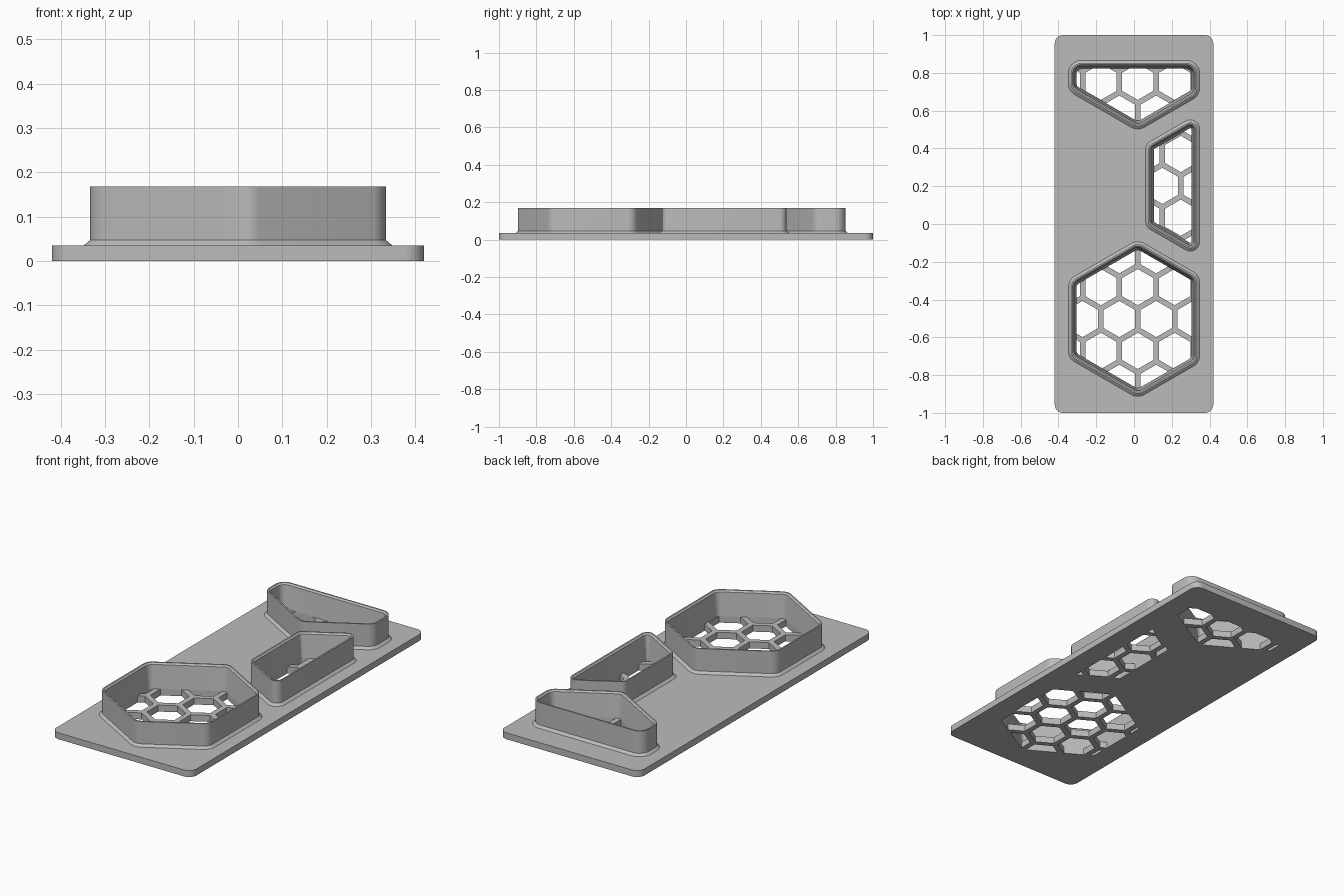
import bpy, bmesh, math
from mathutils import Vector

cube = bpy.data.objects.get("Cube")
if cube:
    bpy.data.objects.remove(cube)

grey = bpy.data.materials.new("plain grey")
grey.use_nodes = True
grey.diffuse_color = (0.5, 0.5, 0.5, 1)
grey.node_tree.nodes["Principled BSDF"].inputs["Base Color"].default_value = (0.5, 0.5, 0.5, 1)

PLATE_TOP = 0.035
COLLAR_TOP = 0.168
PITCH = 0.195
CELL_APOTHEM = 0.083
OPENING_INSET = 0.044


def rounded(corners, radius, inset=0.0, steps=8):
    """Convex counter-clockwise outline with rounded corners, moved inwards by inset."""
    pts = [Vector(c) for c in corners]
    out = []
    for i, p in enumerate(pts):
        d_in = (p - pts[i - 1]).normalized()
        d_out = (pts[(i + 1) % len(pts)] - p).normalized()
        n_in, n_out = Vector((d_in.y, -d_in.x)), Vector((d_out.y, -d_out.x))
        centre = p - (n_in + n_out) * radius / (1 + n_in.dot(n_out))
        start = math.atan2(n_in.y, n_in.x)
        turn = math.acos(max(-1, min(1, n_in.dot(n_out))))
        for s in range(steps + 1):
            a = start + turn * s / steps
            out.append(centre + Vector((math.cos(a), math.sin(a))) * (radius - inset))
    return out


def clip(poly, window):
    """Part of poly inside the convex counter-clockwise window."""
    for i, b in enumerate(window):
        a = window[i - 1]
        edge = b - a
        if edge.length < 1e-6:
            continue
        result = []
        for j, q in enumerate(poly):
            p = poly[j - 1]
            dp, dq = edge.cross(p - a), edge.cross(q - a)
            if (dp >= 0) != (dq >= 0):
                result.append(p.lerp(q, dp / (dp - dq)))
            if dq >= 0:
                result.append(q)
        poly = result
    return poly


def area(poly):
    return sum(poly[i - 1].cross(p) for i, p in enumerate(poly)) / 2


def honeycomb(window, origin):
    """Hexagonal holes around a cell centre, trimmed to the window."""
    holes = []
    r = CELL_APOTHEM / math.cos(math.pi / 6)
    for row in range(-4, 5):
        for col in range(-5, 6):
            c = Vector(origin) + Vector(((col + row % 2 / 2) * PITCH, row * PITCH * math.sqrt(3) / 2))
            cell = [c + Vector((math.sin(-k * math.pi / 3), math.cos(k * math.pi / 3))) * r
                    for k in range(6)]
            cell = clip(cell, window)
            if len(cell) > 2 and area(cell) > 0.0002:
                holes.append(cell)
    return holes


def finish(obj):
    obj.data.materials.clear()
    obj.data.materials.append(grey)
    bpy.ops.object.select_all(action='DESELECT')
    obj.select_set(True)
    bpy.context.view_layer.objects.active = obj
    bpy.ops.object.shade_smooth_by_angle(angle=math.radians(30))


# Collar wall section: inset from the foot outline, height
SECTION = [(0, PLATE_TOP), (0.014, 0.047), (0.014, COLLAR_TOP), (0.022, COLLAR_TOP),
           (0.030, COLLAR_TOP - 0.008), (OPENING_INSET, PLATE_TOP)]


def collar(name, corners, radius):
    bm = bmesh.new()
    rings = [[bm.verts.new((p.x, p.y, z)) for p in rounded(corners, radius, inset)]
             for inset, z in SECTION]
    n = len(rings[0])
    for k, ring in enumerate(rings):
        above = rings[(k + 1) % len(rings)]
        for i in range(n):
            j = (i + 1) % n
            bm.faces.new((ring[i], ring[j], above[j], above[i]))
    bmesh.ops.recalc_face_normals(bm, faces=bm.faces)
    mesh = bpy.data.meshes.new(name)
    bm.to_mesh(mesh)
    bm.free()
    obj = bpy.data.objects.new(name, mesh)
    bpy.context.collection.objects.link(obj)
    finish(obj)


# Outline corners, corner radius and honeycomb origin of each collar
W, APEX = 0.348, 0.02
SLOPE = math.tan(math.pi / 6)
rise_r, rise_l = (W - APEX) * SLOPE, (W + APEX) * SLOPE
mid, half = -0.503, 0.42
hexagon = [(APEX, mid - half), (W, mid - half + rise_r), (W, mid + half - rise_r),
           (APEX, mid + half), (-W, mid + half - rise_l), (-W, mid - half + rise_l)]
tip, back = 0.492, 0.866
half_hexagon = [(APEX, tip), (W, tip + rise_r), (W, back), (-W, back), (-W, tip + rise_l)]
side, centre, tall = 0.061, 0.204, 0.384
short = tall - (W - side) * SLOPE
trapezoid = [(W, centre - tall), (W, centre + tall), (side, centre + short), (side, centre - short)]

openings = [
    ("hexagon_collar", hexagon, 0.07, (APEX + PITCH / 2, mid)),
    ("half_hexagon_collar", half_hexagon, 0.07, (APEX, 0.753)),
    ("trapezoid_collar", trapezoid, 0.05, (0.15, 0.202)),
]

outlines = [rounded([(-0.42, -1), (0.42, -1), (0.42, 1), (-0.42, 1)], 0.045)]
for name, corners, radius, origin in openings:
    collar(name, corners, radius)
    outlines += honeycomb(rounded(corners, radius, OPENING_INSET), origin)

# Base plate: filled outline with the honeycomb holes, given thickness
curve = bpy.data.curves.new("plate_outline", 'CURVE')
curve.dimensions = '2D'
curve.fill_mode = 'BOTH'
curve.extrude = PLATE_TOP / 2
for outline in outlines:
    spline = curve.splines.new('POLY')
    spline.points.add(len(outline) - 1)
    for point, p in zip(spline.points, outline):
        point.co = (p.x, p.y, 0, 1)
    spline.use_cyclic_u = True
plate = bpy.data.objects.new("base_plate", curve)
bpy.context.collection.objects.link(plate)
bpy.ops.object.select_all(action='DESELECT')
plate.select_set(True)
bpy.context.view_layer.objects.active = plate
bpy.ops.object.convert(target='MESH')
plate = bpy.context.view_layer.objects.active
plate.name = "base_plate"
for v in plate.data.vertices:
    v.co.z += PLATE_TOP / 2
finish(plate)
